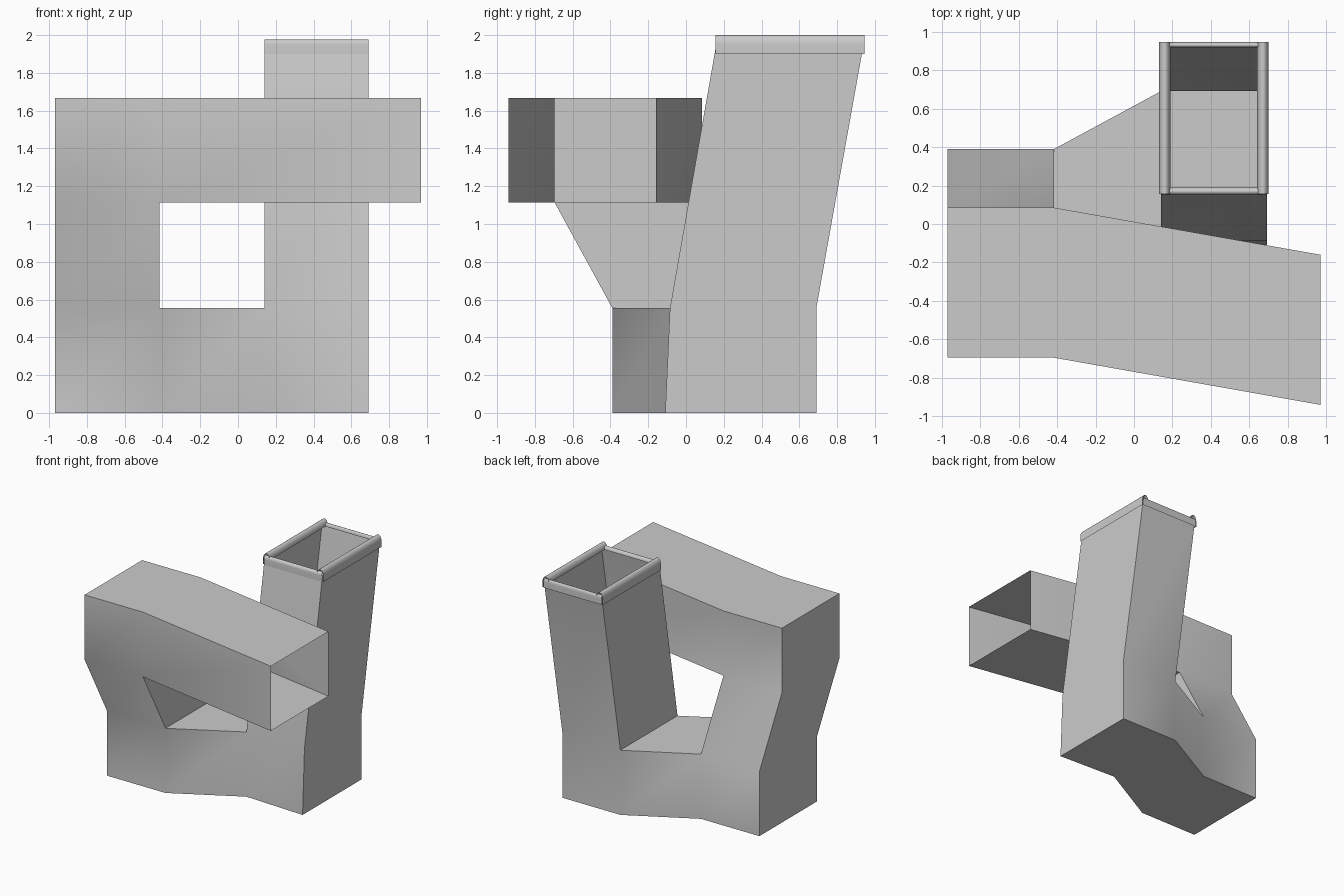
import bpy, math

cube = bpy.data.objects.get("Cube")
if cube:
    bpy.data.objects.remove(cube)

grey = bpy.data.materials.new("plain grey")
grey.use_nodes = True
colour = (0.6, 0.6, 0.6, 1)
grey.diffuse_color = colour
grey.node_tree.nodes["Principled BSDF"].inputs["Base Color"].default_value = colour


def make(name, verts, faces):
    mesh = bpy.data.meshes.new(name)
    mesh.from_pydata(verts, [], faces)
    mesh.materials.append(grey)
    obj = bpy.data.objects.new(name, mesh)
    bpy.context.collection.objects.link(obj)
    bpy.ops.object.select_all(action='DESELECT')
    obj.select_set(True)
    bpy.context.view_layer.objects.active = obj
    bpy.ops.object.shade_smooth_by_angle(angle=math.radians(35))
    return obj


# Square duct: front-view grid lines
XA, XB, XC, XD, XE = -0.97, -0.415, 0.14, 0.69, 0.97
Z0, Z1, Z2, Z3, ZTOP = 0, 0.555, 1.113, 1.668, 1.95
DEPTH = 0.78


def front_y(x, z):
    if z == ZTOP:
        return 0.16
    if z >= Z2:
        return -0.94 if x == XE else -0.695
    if x <= XB:
        return -0.39
    return -0.11 if (x, z) == (XD, Z0) else -0.085


def back_y(x, z):
    return 0.69 if x in (XC, XD) and z <= Z1 else front_y(x, z) + DEPTH


cells = [(XA, XB, Z0, Z1), (XB, XC, Z0, Z1), (XC, XD, Z0, Z1),
         (XC, XD, Z1, ZTOP), (XA, XB, Z1, Z2), (XA, XB, Z2, Z3),
         (XB, XE, Z2, Z3)]
nodes, loops = [], []
for x0, x1, z0, z1 in cells:
    loop = [(x0, z0), (x1, z0), (x1, z1), (x0, z1)]
    nodes += [n for n in loop if n not in nodes]
    loops.append([nodes.index(n) for n in loop])

count = len(nodes)
verts = [(x, front_y(x, z), z) for x, z in nodes]
verts += [(x, back_y(x, z), z) for x, z in nodes]
faces = loops + [[i + count for i in reversed(l)] for l in loops]

# Side walls on outline edges, leaving the two duct mouths open
edges = [(l[i], l[(i + 1) % 4]) for l in loops for i in range(4)]
for a, b in edges:
    mouth = (nodes[a][0] == nodes[b][0] == XE) or (nodes[a][1] == nodes[b][1] == ZTOP)
    if (b, a) not in edges and not mouth:
        faces.append([b, a, a + count, b + count])
make("square_duct", verts, faces)


# Folded lips: a skirt outside the mouth, then an arch over the rim
def lip(name, outer, inward, width, height, start, end, along_y):
    profile = [(outer, ZTOP - 0.05)]
    for i in range(13):
        t = math.pi * i / 12
        profile.append((outer + inward * width * (1 - math.cos(t)) / 2,
                        ZTOP + height * math.sin(t)))
    n = len(profile)
    pts = [(u, s, z) if along_y else (s, u, z) for s in (start, end) for u, z in profile]
    quads = [[i, i + 1, n + i + 1, n + i] for i in range(n - 1)]
    if (inward > 0) == along_y:
        quads = [q[::-1] for q in quads]
    make(name, pts, quads)


lip("left_lip", 0.7, -1, 0.06, 0.05, 0.155, 0.945, True)
lip("right_lip", 0.13, 1, 0.06, 0.05, 0.155, 0.945, True)
lip("front_lip", 0.15, 1, 0.04, 0.027, XC, XD, False)
lip("back_lip", 0.945, -1, 0.03, 0.027, XC, XD, False)
